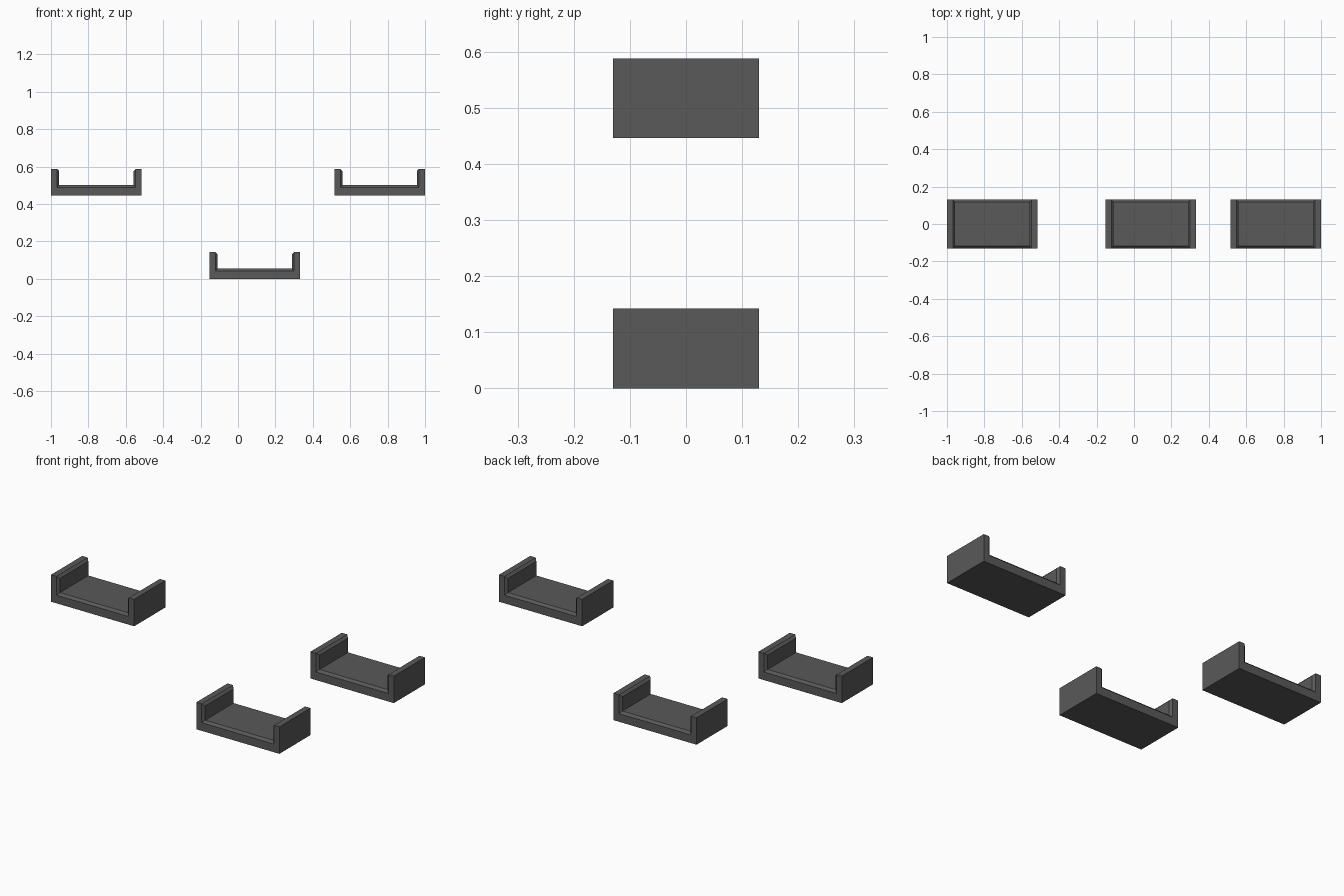
import bpy
import bmesh

cube = bpy.data.objects.get("Cube")
if cube:
    bpy.data.objects.remove(cube, do_unlink=True)

grey = bpy.data.materials.new("dark grey")
grey.use_nodes = True
colour = (0.1, 0.1, 0.1, 1)
grey.diffuse_color = colour
grey.node_tree.nodes["Principled BSDF"].inputs["Base Color"].default_value = colour

HALF_W, HALF_D, HEIGHT = 0.2425, 0.13, 0.142
WALL, FLOOR, CHAMFER = 0.044, 0.055, 0.012


def tray_mesh():
    """U-shaped profile swept front to back, with chamfered inner rims."""
    inner = HALF_W - WALL
    right = [(-inner, FLOOR), (-inner, HEIGHT), (-HALF_W, HEIGHT), (-HALF_W, 0)]
    profile = right + [(-x, z) for x, z in reversed(right)]
    bm = bmesh.new()
    face = bm.faces.new([bm.verts.new((x, -HALF_D, z)) for x, z in profile])
    swept = bmesh.ops.extrude_face_region(bm, geom=[face], use_keep_orig=True)
    moved = [v for v in swept["geom"] if isinstance(v, bmesh.types.BMVert)]
    bmesh.ops.translate(bm, verts=moved, vec=(0, 2 * HALF_D, 0))
    bmesh.ops.recalc_face_normals(bm, faces=bm.faces[:])

    # Rims of the recess, leaving the floor-to-wall creases sharp
    rims = [e for e in bm.edges
            if all(abs(v.co.x) < inner + 0.001 and v.co.z > FLOOR - 0.001
                   for v in e.verts)
            and e.is_convex]
    bmesh.ops.bevel(bm, geom=rims, offset=CHAMFER, segments=1,
                    affect='EDGES', clamp_overlap=True)
    bmesh.ops.recalc_face_normals(bm, faces=bm.faces[:])
    mesh = bpy.data.meshes.new("tray")
    bm.to_mesh(mesh)
    bm.free()
    mesh.materials.append(grey)
    return mesh


# Two raised trays and one low tray between them
mesh = tray_mesh()
for name, x, z in (("upper_right_tray", -0.7575, 0.446),
                   ("lower_middle_tray", 0.09, 0),
                   ("upper_left_tray", 0.7575, 0.446)):
    tray = bpy.data.objects.new(name, mesh)
    tray.location = (x, 0, z)
    bpy.context.collection.objects.link(tray)
